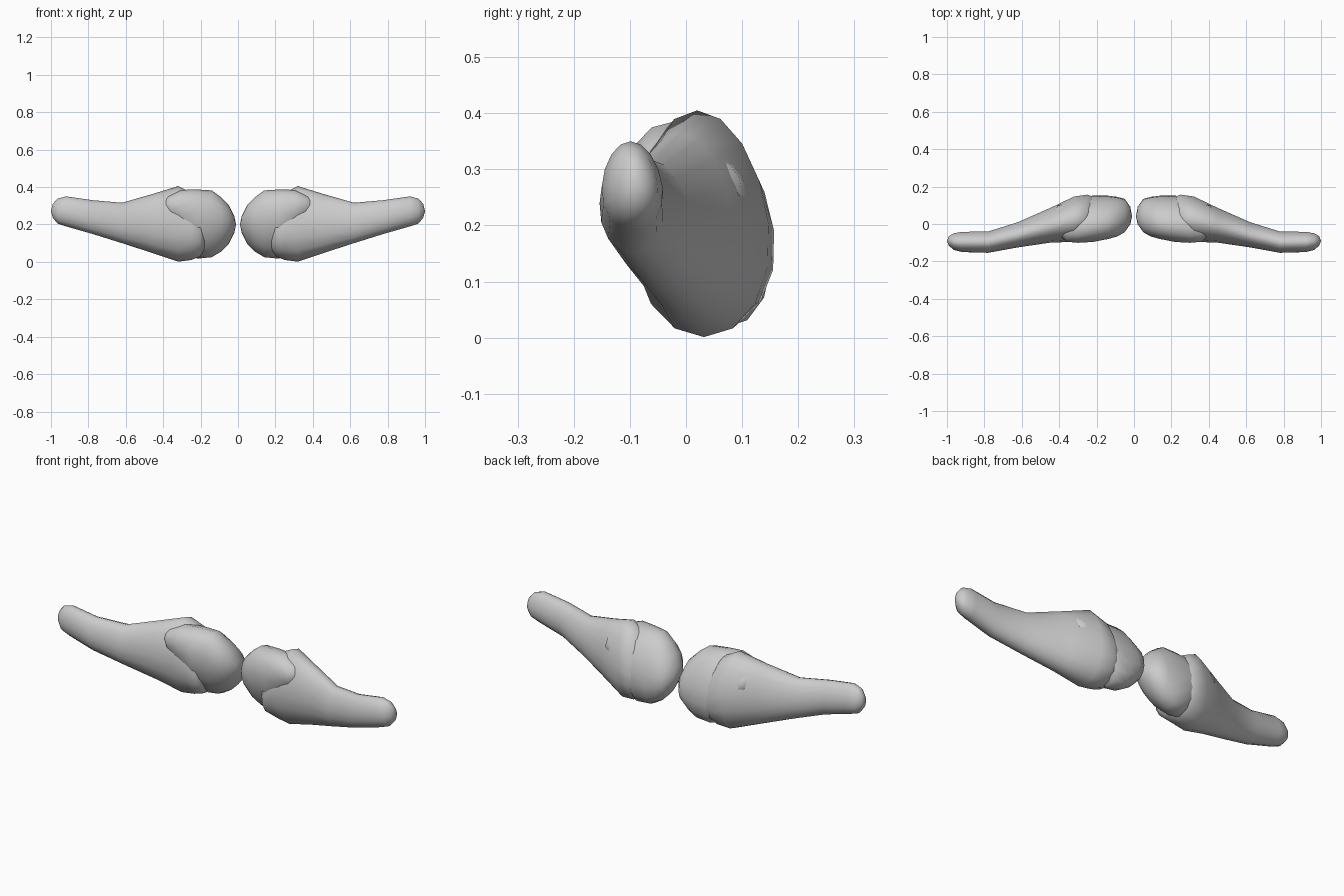
import bpy, bmesh, math

if "Cube" in bpy.data.objects:
    bpy.data.objects.remove(bpy.data.objects["Cube"])

SIDES = 16


def loft(name, start, rings, end, egg, shear):
    """Closed tapered body along x; each ring is x, y min, y max, z min, z max.
    egg widens the underside, shear leans the top of each ring to the front."""
    bm = bmesh.new()
    loops = []
    for x, y0, y1, z0, z1 in rings:
        loop = []
        for i in range(SIDES):
            a = 2 * math.pi * i / SIDES
            c, s = math.cos(a), math.sin(a)
            half = (y1 - y0) / 2
            y = (y0 + y1) / 2 + half * (c * (1 - egg * s) - shear * s)
            loop.append(bm.verts.new((x, y, (z0 + z1) / 2 + (z1 - z0) / 2 * s)))
        loops.append(loop)
    for a, b in zip(loops, loops[1:]):
        for i in range(SIDES):
            j = (i + 1) % SIDES
            bm.faces.new((a[i], a[j], b[j], b[i]))
    for point, loop in ((start, loops[0]), (end, loops[-1])):
        tip = bm.verts.new(point)
        for i in range(SIDES):
            bm.faces.new((tip, loop[i], loop[(i + 1) % SIDES]))
    # mirrored twin on the other side of x = 0
    geo = bmesh.ops.duplicate(bm, geom=bm.verts[:] + bm.edges[:] + bm.faces[:])["geom"]
    for v in geo:
        if isinstance(v, bmesh.types.BMVert):
            v.co.x *= -1
    bmesh.ops.recalc_face_normals(bm, faces=bm.faces[:])
    mesh = bpy.data.meshes.new(name)
    bm.to_mesh(mesh)
    bm.free()
    for p in mesh.polygons:
        p.use_smooth = True
    ob = bpy.data.objects.new(name, mesh)
    bpy.context.collection.objects.link(ob)
    return ob


# long outer halves, swept forward to rounded tips
loft("outer_wings", (0.17, 0.04, 0.12), [
    (0.18, -0.05, 0.10, 0.06, 0.19),
    (0.20, -0.085, 0.14, 0.03, 0.29),
    (0.25, -0.09, 0.157, 0.01, 0.37),
    (0.32, -0.095, 0.147, 0.001, 0.405),
    (0.45, -0.10, 0.085, 0.045, 0.365),
    (0.62, -0.125, 0.01, 0.10, 0.316),
    (0.78, -0.154, -0.04, 0.15, 0.330),
    (0.92, -0.15, -0.042, 0.19, 0.35),
    (0.965, -0.138, -0.05, 0.205, 0.338),
    (0.99, -0.115, -0.065, 0.235, 0.31),
], (1.0, -0.09, 0.27), 0.12, 0.05)

# rounded inner lobes overlapping the wings, leaning forward at the top
loft("inner_lobes", (0.01, 0.04, 0.20), [
    (0.02, 0.0, 0.09, 0.155, 0.245),
    (0.05, -0.04, 0.13, 0.095, 0.305),
    (0.09, -0.062, 0.14, 0.055, 0.345),
    (0.14, -0.075, 0.146, 0.025, 0.382),
    (0.22, -0.09, 0.146, 0.017, 0.387),
    (0.30, -0.095, 0.125, 0.12, 0.385),
    (0.36, -0.09, 0.108, 0.19, 0.36),
    (0.41, -0.05, 0.095, 0.23, 0.34),
], (0.44, 0.02, 0.29), 0.0, 0.33)
